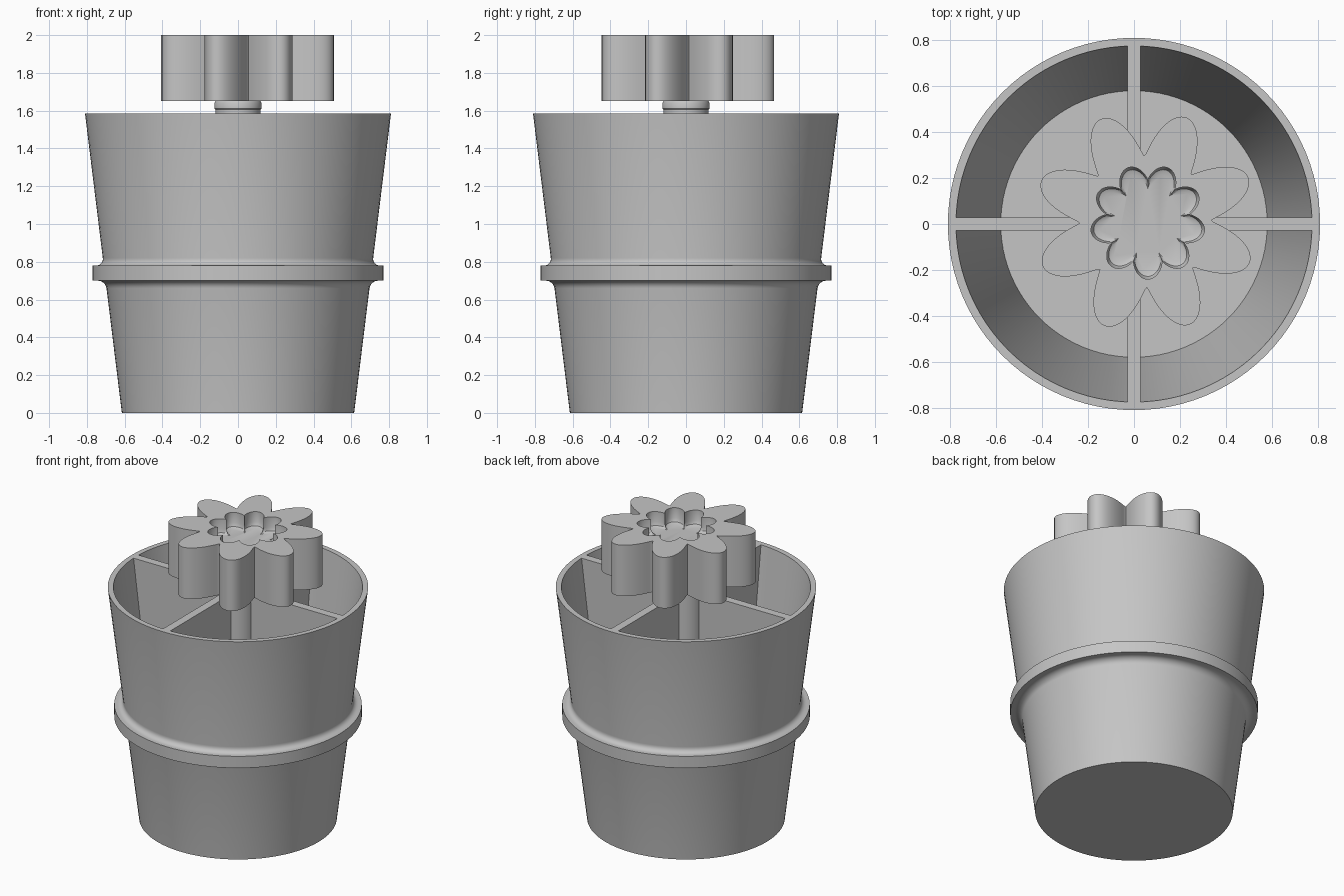
import bpy
import bmesh
from math import sin, cos, pi, radians

if "Cube" in bpy.data.objects:
    bpy.data.objects.remove(bpy.data.objects["Cube"])

grey = bpy.data.materials.new("plain grey")
grey.use_nodes = True
COLOUR = (0.56, 0.56, 0.56, 1)
grey.diffuse_color = COLOUR
grey.node_tree.nodes["Principled BSDF"].inputs["Base Color"].default_value = COLOUR

RIM, FLOOR = 1.585, 0.04


def outer(z):
    """Radius of the tapered cup wall at a height."""
    return 0.615 + 0.195 * z / RIM


def finish(name, bm):
    bmesh.ops.recalc_face_normals(bm, faces=bm.faces)
    mesh = bpy.data.meshes.new(name)
    bm.to_mesh(mesh)
    bm.free()
    mesh.materials.append(grey)
    obj = bpy.data.objects.new(name, mesh)
    bpy.context.collection.objects.link(obj)
    bpy.ops.object.select_all(action="DESELECT")
    obj.select_set(True)
    bpy.context.view_layer.objects.active = obj
    bpy.ops.object.shade_smooth_by_angle(angle=radians(35))
    return obj


def lathe(name, profile, steps=96):
    bm = bmesh.new()
    verts = [bm.verts.new((r, 0, z)) for r, z in profile]
    edges = [bm.edges.new(pair) for pair in zip(verts, verts[1:])]
    bmesh.ops.spin(bm, geom=verts + edges, cent=(0, 0, 0), axis=(0, 0, 1),
                   angle=2 * pi, steps=steps, use_duplicate=False)
    bmesh.ops.remove_doubles(bm, verts=bm.verts, dist=1e-4)
    return finish(name, bm)


def fillet(z_flat, direction, size=0.04, count=6):
    """Concave quarter curve joining the wall to the band."""
    points = []
    for i in range(count + 1):
        a = i / count * pi / 2
        z = z_flat + direction * size * (1 - sin(a))
        points.append((outer(z) + size * (1 - cos(a)), z))
    return points


# Cup with a raised band, filleted above and below
lower = fillet(0.70, -1)
upper = fillet(0.78, 1)[::-1]
lathe("cup", [(0, 0), (outer(0), 0)] + lower + [(0.77, 0.70), (0.77, 0.78)]
      + upper + [(outer(RIM), RIM), (0.775, RIM), (0.58, FLOOR), (0, FLOOR)])

# Central post with a slightly wider collar under the knob
lathe("post", [(0, FLOOR), (0.12, FLOOR), (0.12, 1.605), (0.125, 1.612),
               (0.125, 1.64), (0.12, 1.65), (0, 1.65)], 48)

# Crossed dividers that follow the taper of the cup
for name, turn in (("divider_across", 0), ("divider_front_to_back", pi / 2)):
    bm = bmesh.new()
    outline = [(-0.585, FLOOR), (0.585, FLOOR), (0.78, RIM), (-0.78, RIM)]
    face = bm.faces.new([bm.verts.new((x, -0.0275, z)) for x, z in outline])
    side = bmesh.ops.extrude_face_region(bm, geom=[face])["geom"]
    bmesh.ops.translate(bm, vec=(0, 0.055, 0),
                        verts=[v for v in side if isinstance(v, bmesh.types.BMVert)])
    finish(name, bm).rotation_euler.z = turn

# Eight-petalled knob with a nine-armed hollow in its top
COUNT = 288


def petal(a):
    return 0.285 + 0.202 * abs(cos(4 * (a - radians(23.5)))) ** 1.2


def hollow(a, shrink=0.0):
    wave = abs(cos(4.5 * (a + pi / 2)))
    return 0.18 + 0.07 * wave ** 0.8 - shrink


bm = bmesh.new()


def ring(radius, z, x=0.05, y=0.01):
    angles = [2 * pi * i / COUNT for i in range(COUNT)]
    return [bm.verts.new((x + radius(a) * cos(a), y + radius(a) * sin(a), z))
            for a in angles]


rings = [ring(petal, 1.65), ring(petal, 2.0), ring(hollow, 2.0, 0.06),
         ring(hollow, 1.93, 0.06),
         ring(lambda a: hollow(a, 0.012), 1.908, 0.06),
         ring(lambda a: hollow(a, 0.035), 1.9, 0.06)]
for low, high in zip(rings, rings[1:]):
    for i in range(COUNT):
        j = (i + 1) % COUNT
        bm.faces.new((low[i], low[j], high[j], high[i]))
for cap in (rings[0], rings[-1]):
    bm.faces.new(cap)
finish("petal_knob", bm)
